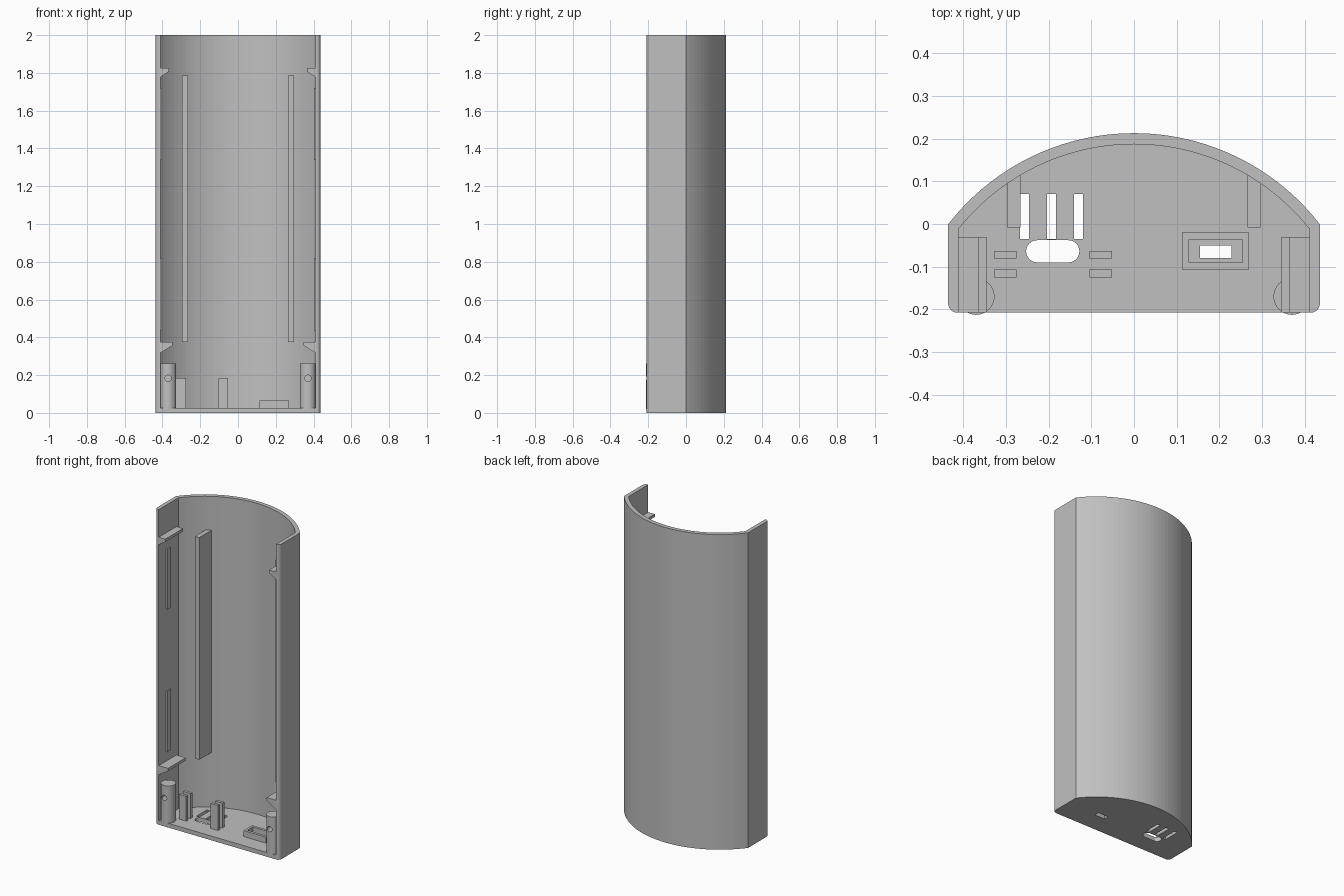
import bpy, bmesh, math
from mathutils import Matrix

cube = bpy.data.objects.get("Cube")
if cube:
    bpy.data.objects.remove(cube)

GREY = (0.53, 0.53, 0.53, 1)
mat = bpy.data.materials.new("plain grey plastic")
mat.use_nodes = True
mat.diffuse_color = GREY
mat.node_tree.nodes["Principled BSDF"].inputs["Base Color"].default_value = GREY

ARC_Y = -0.338   # centre of the curved back
FRONT = -0.208
FLOOR = 0.027


def prism(name, outline, low, high, axis="z"):
    """Extrude a closed outline along z, or an (x, z) outline along y."""
    bm = bmesh.new()
    if axis == "z":
        verts = [bm.verts.new((a, b, low)) for a, b in outline]
        step = (0, 0, high - low)
    else:
        verts = [bm.verts.new((a, low, b)) for a, b in outline]
        step = (0, high - low, 0)
    face = bm.faces.new(verts)
    new = bmesh.ops.extrude_face_region(bm, geom=[face])["geom"]
    bmesh.ops.translate(bm, vec=step, verts=[v for v in new if isinstance(v, bmesh.types.BMVert)])
    bmesh.ops.recalc_face_normals(bm, faces=bm.faces)
    mesh = bpy.data.meshes.new(name)
    bm.to_mesh(mesh)
    bm.free()
    mesh.materials.append(mat)
    obj = bpy.data.objects.new(name, mesh)
    bpy.context.collection.objects.link(obj)
    return obj


def rect(x0, x1, y0, y1):
    return [(x0, y0), (x1, y0), (x1, y1), (x0, y1)]


def arc(cx, cy, r, start, end, n):
    angles = [math.radians(start + (end - start) * i / n) for i in range(n + 1)]
    return [(cx + r * math.cos(a), cy + r * math.sin(a)) for a in angles]


def cut(obj, cutter):
    mod = obj.modifiers.new("cut", "BOOLEAN")
    mod.operation = "DIFFERENCE"
    mod.solver = "EXACT"
    mod.object = cutter
    bpy.context.view_layer.objects.active = obj
    bpy.ops.object.modifier_apply(modifier=mod.name)
    bpy.data.objects.remove(cutter)


def back_arc(radius, half_width, n=36):
    a = math.degrees(math.acos(half_width / radius))
    return arc(0, ARC_Y, radius, a, 180 - a, n)


# Shell: curved back, straight sides, floor, open front and top
R = 0.022
outline = back_arc(0.551, 0.436)
outline += arc(-0.436 + R, FRONT + R, R, 180, 270, 6)
outline += arc(0.436 - R, FRONT + R, R, 270, 360, 6)
shell = prism("shell", outline, 0, 2)
cavity = back_arc(0.525, 0.411) + [(-0.411, -0.4), (0.411, -0.4)]
cut(shell, prism("cavity", cavity, FLOOR, 2.2))

# Floor openings: three vents, a rounded slot and a socket hole
for x in (-0.257, -0.193, -0.13):
    cut(shell, prism("vent", rect(x - 0.0105, x + 0.0105, -0.035, 0.07), -0.1, 0.1))
slot = arc(-0.154, -0.064, 0.026, -90, 90, 12) + arc(-0.227, -0.064, 0.026, 90, 270, 12)
cut(shell, prism("slot", slot, -0.1, 0.1))
cut(shell, prism("socket_hole", rect(0.155, 0.228, -0.08, -0.05), -0.1, 0.1))

# Raised frame around the socket hole
frame = prism("socket_frame", rect(0.113, 0.27, -0.107, -0.02), FLOOR, 0.065)
cut(frame, prism("frame_hole", rect(0.129, 0.254, -0.09, -0.036), -0.1, 0.2))

# Paired board holder posts
for x in (-0.302, -0.078):
    for y in (-0.116, -0.072):
        prism("holder_post", rect(x - 0.026, x + 0.026, y - 0.009, y + 0.009), FLOOR, 0.185)

# Parts repeated on both sides
for side, s in (("left", 1), ("right", -1)):
    # Long rib on the inside of the back
    prism(side + "_rib", rect(s * 0.266, s * 0.297, -0.008, 0.117), 0.375, 1.785)

    # Wedge shaped hooks
    for level, top, tip, drop in (("upper", 1.825, 0.365, 0.05), ("lower", 0.375, 0.346, 0.06)):
        wedge = [(s * 0.415, top), (s * tip, top), (s * tip, top - 0.018), (s * 0.415, top - drop)]
        prism(f"{side}_{level}_hook", wedge, FRONT, -0.03, "y")

    # Thin strips on the side walls
    for z0, z1 in ((0.435, 0.82), (1.34, 1.72)):
        prism(side + "_strip", rect(s * 0.403, s * 0.415, -0.133, -0.097), z0, z1)

    # Screw boss with a blind hole at the front
    boss = prism(side + "_screw_boss", arc(s * 0.37, -0.17, 0.043, 0, 348.75, 31), 0.02, 0.262)
    cut(boss, prism("screw_hole", arc(s * 0.37, 0.183, 0.017, 0, 345, 23), -0.3, -0.15, "y"))
